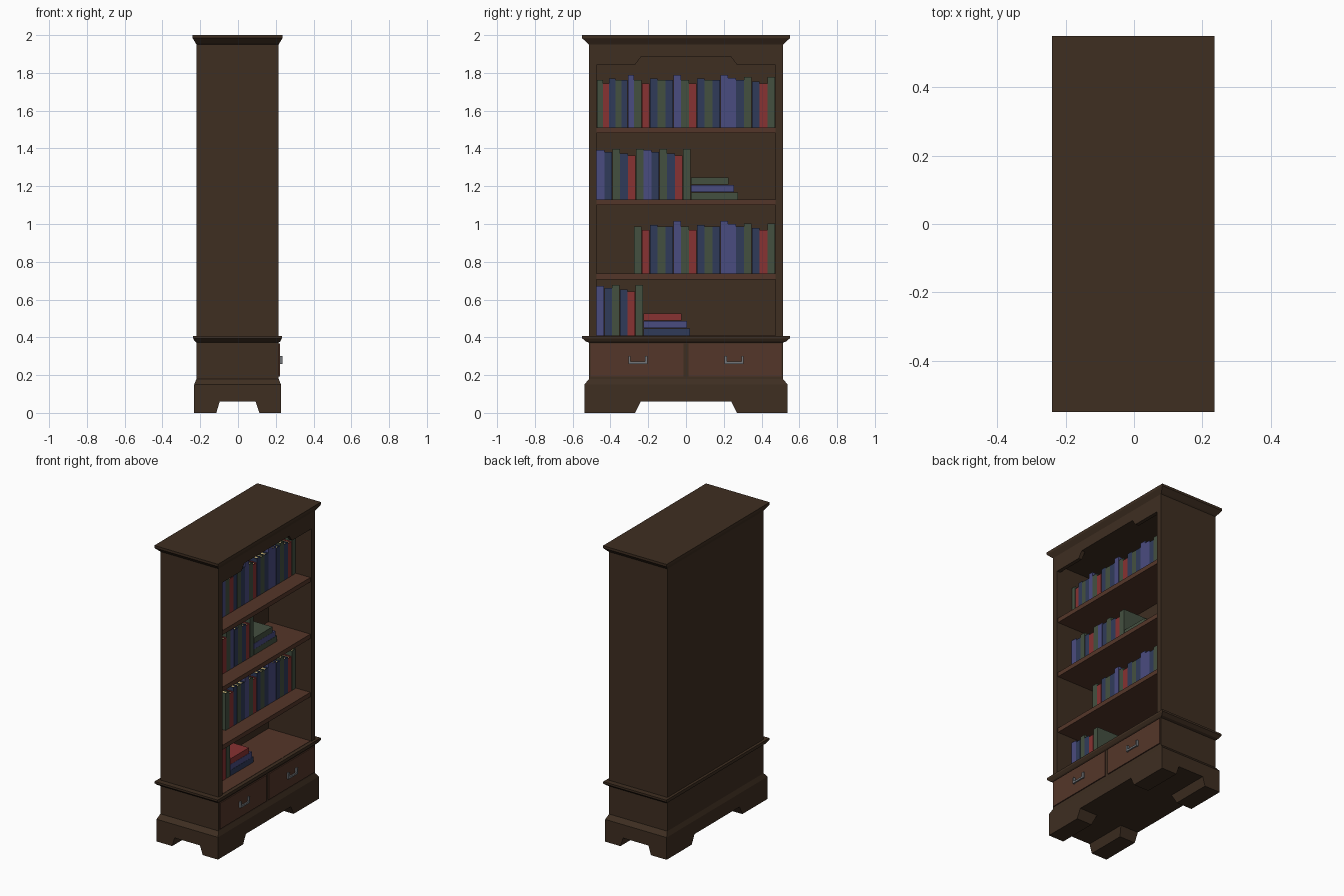
import bpy, bmesh

if "Cube" in bpy.data.objects:
    bpy.data.objects.remove(bpy.data.objects["Cube"])


def material(name, r, g, b):
    m = bpy.data.materials.new(name)
    m.diffuse_color = [((c / 255 + 0.055) / 1.055) ** 2.4 for c in (r, g, b)] + [1]
    m.use_nodes = True
    m.node_tree.nodes["Principled BSDF"].inputs["Base Color"].default_value = m.diffuse_color
    return m


WOOD = material("dark_wood", 62, 46, 33)
WARM = material("warm_wood", 84, 54, 41)
METAL = material("metal", 115, 118, 122)
PAGES = material("pages", 205, 185, 125)
COVERS = {"r": material("red_cover", 135, 50, 50),
          "n": material("navy_cover", 48, 59, 90),
          "p": material("violet_cover", 74, 76, 128),
          "g": material("green_cover", 68, 80, 64)}


def add_loft(bm, sections, mat=0):
    """Stack of rectangles (x0, x1, y0, y1, z), skinned and capped."""
    rings = [[bm.verts.new(p) for p in ((a, c, z), (b, c, z), (b, d, z), (a, d, z))]
             for a, b, c, d, z in sections]
    faces = [bm.faces.new(rings[0][::-1]), bm.faces.new(rings[-1])]
    for lo, hi in zip(rings, rings[1:]):
        for i in range(4):
            j = (i + 1) % 4
            faces.append(bm.faces.new((lo[i], lo[j], hi[j], hi[i])))
    for f in faces:
        f.material_index = mat


def finish(name, bm, *mats):
    bmesh.ops.recalc_face_normals(bm, faces=bm.faces)
    me = bpy.data.meshes.new(name)
    bm.to_mesh(me)
    bm.free()
    for m in mats:
        me.materials.append(m)
    ob = bpy.data.objects.new(name, me)
    bpy.context.collection.objects.link(ob)
    return ob


def loft(name, sections, mat):
    bm = bmesh.new()
    add_loft(bm, sections)
    return finish(name, bm, mat)


def box(name, x0, x1, y0, y1, z0, z1, mat):
    return loft(name, [(x0, x1, y0, y1, z0), (x0, x1, y0, y1, z1)], mat)


def prism_x(name, pts, x0, x1, mat):
    """Extrude a y-z outline along x."""
    bm = bmesh.new()
    face = bm.faces.new([bm.verts.new((x0, y, z)) for y, z in pts])
    ext = bmesh.ops.extrude_face_region(bm, geom=[face])["geom"]
    bmesh.ops.translate(bm, vec=(x1 - x0, 0, 0),
                        verts=[v for v in ext if isinstance(v, bmesh.types.BMVert)])
    return finish(name, bm, mat)


B, F, W, IN = -0.22, 0.215, 0.513, 0.475   # body back, front, half width, inner half width
BACK = -0.105                              # inner back wall


def ring(out_x, y, z):
    return (B - out_x, F + out_x, -y, y, z)


# plinth and four corner feet
loft("plinth", [ring(0.012, 0.538, 0.06), ring(0.012, 0.538, 0.15), ring(0, W, 0.18)], WOOD)
for side in (-1, 1):
    for x_out, x_in, x_top in ((-0.232, -0.115, -0.097), (0.227, 0.113, 0.093)):
        foot = []
        for z, xi, yi in ((0, x_in, 0.27), (0.06, x_top, 0.24)):
            ys = sorted((side * 0.538, side * yi))
            foot.append((min(x_out, xi), max(x_out, xi), *ys, z))
        loft("foot", foot, WOOD)

# drawer case, waist moulding, cornice
box("drawer_case", B, F, -W, W, 0.18, 0.38, WOOD)
loft("waist_moulding", [ring(0, W, 0.372), ring(0.008, 0.53, 0.378), ring(0.018, 0.55, 0.395),
                        ring(0.018, 0.55, 0.408)], WOOD)
loft("cornice", [ring(0, W, 1.95), ring(0.004, 0.522, 1.957), ring(0.018, 0.546, 1.98),
                 ring(0.02, 0.55, 1.984), ring(0.02, 0.55, 2.0)], WOOD)

# upper carcass
box("back_panel", B, BACK, -W, W, 0.40, 1.95, WOOD)
for side in (-1, 1):
    box("side_panel", BACK, F, *sorted((side * IN, side * W)), 0.40, 1.95, WOOD)
box("ceiling", BACK, F, -IN, IN, 1.885, 1.95, WOOD)
prism_x("arched_rail", [(-IN, 1.95), (-IN, 1.842), (-0.27, 1.842), (-0.24, 1.883),
                        (0.24, 1.883), (0.27, 1.842), (IN, 1.842), (IN, 1.95)], 0.19, F, WOOD)

# shelves
SHELVES = (0.737, 1.13, 1.512)
for z in SHELVES:
    box("shelf", BACK, 0.208, -IN, IN, z - 0.03, z, WARM)
box("bottom_shelf", BACK, 0.208, -IN, IN, 0.40, 0.41, WARM)

# drawers with U-shaped handles
for side in (-1, 1):
    box("drawer_front", 0.2, 0.222, *sorted((side * 0.013, side * 0.505)), 0.192, 0.367, WARM)
    c = side * 0.255
    bm = bmesh.new()
    for s in (-1, 1):
        y0, y1 = sorted((c + s * 0.05, c + s * 0.038))
        add_loft(bm, [(0.22, 0.235, y0, y1, z) for z in (0.26, 0.30)])
    add_loft(bm, [(0.226, 0.235, c - 0.05, c + 0.05, z) for z in (0.26, 0.272)])
    finish("drawer_handle", bm, METAL)

XF, XB, T = 0.10, -0.08, 0.004             # spine, fore edge, cover thickness


def book(y, w, z, h, key):
    bm = bmesh.new()
    for x0, x1, y0, y1 in ((XB, XF, y, y + T), (XB, XF, y + w - T, y + w),
                           (XF - T, XF, y + T, y + w - T)):
        add_loft(bm, [(x0, x1, y0, y1, z), (x0, x1, y0, y1, z + h)])
    add_loft(bm, [(XB + 0.006, XF - T, y + T, y + w - T, z + k) for k in (0.006, h - 0.008)], 1)
    finish("book", bm, COVERS[key], PAGES)


HEIGHT = {"p": 0.27, "n": 0.25, "g": 0.258, "r": 0.232}


def book_row(keys, y0, y1, z):
    step = (y1 - y0) / len(keys)
    for i, k in enumerate(keys):
        book(y0 + i * step, step - 0.001, z, HEIGHT[k] + 0.008 * (i % 3 - 1), k)


def book_stack(keys, y0, ends, z):
    for i, (k, y1) in enumerate(zip(keys, ends)):
        zi = z + 0.039 * i
        bm = bmesh.new()
        for a, b in ((0, T), (0.034, 0.038)):
            add_loft(bm, [(XB, XF, y0, y1, zi + a), (XB, XF, y0, y1, zi + b)])
        add_loft(bm, [(XF - T, XF, y0, y1, zi + h) for h in (T, 0.034)])
        add_loft(bm, [(XB + 0.006, XF - T, y0 + 0.005, y1 - 0.005, zi + h) for h in (T, 0.034)], 1)
        finish("stacked_book", bm, COVERS[k], PAGES)


# books, shelf by shelf from the top
LONG = "grngnpgrngnppngnrg"
book_row("grngnp", -0.472, -0.275, SHELVES[2])
book_row(LONG, -0.275, 0.473, SHELVES[2])
book_row("pngnrgpngnrg", -0.473, 0.025, SHELVES[1])
book_stack("gpg", 0.027, (0.275, 0.255, 0.225), SHELVES[1])
book_row(LONG, -0.275, 0.473, SHELVES[0])
book_row("pngnrg", -0.473, -0.227, 0.41)
book_stack("npr", -0.225, (0.02, 0.005, -0.025), 0.41)
